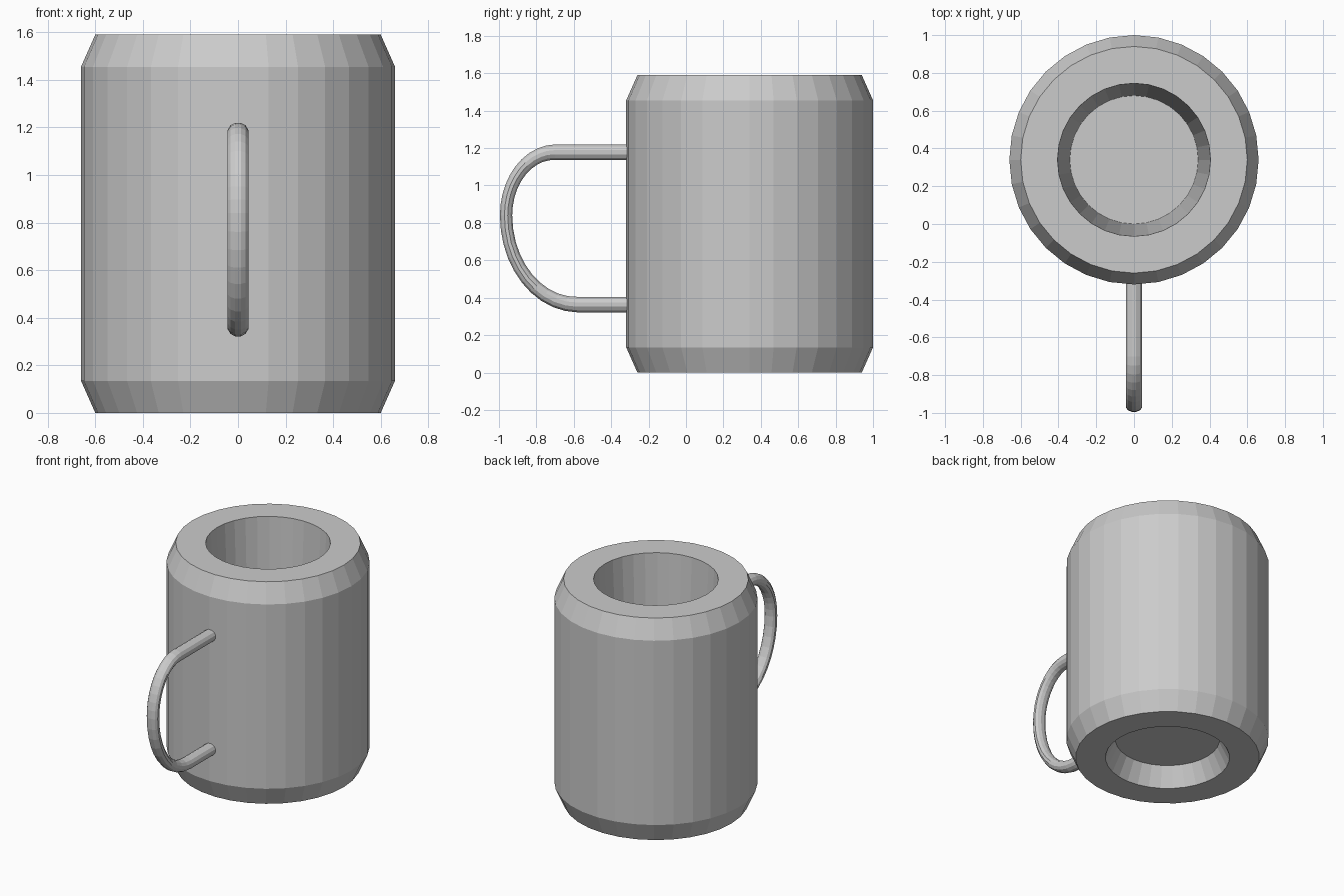
import bpy, bmesh, math
from mathutils import Vector

if "Cube" in bpy.data.objects:
    bpy.data.objects.remove(bpy.data.objects["Cube"])

grey = bpy.data.materials.new("plain_grey")
grey.diffuse_color = (0.6, 0.6, 0.6, 1)
grey.use_nodes = True
grey.node_tree.nodes["Principled BSDF"].inputs["Base Color"].default_value = grey.diffuse_color


def finish(bm, name):
    bmesh.ops.recalc_face_normals(bm, faces=bm.faces[:])
    mesh = bpy.data.meshes.new(name)
    bm.to_mesh(mesh)
    bm.free()
    mesh.materials.append(grey)
    obj = bpy.data.objects.new(name, mesh)
    bpy.context.collection.objects.link(obj)
    return obj


def loft(rings, name):
    """Skin a list of point rings and cap both ends."""
    bm = bmesh.new()
    loops = [[bm.verts.new(p) for p in ring] for ring in rings]
    n = len(loops[0])
    for a, b in zip(loops, loops[1:]):
        for i in range(n):
            j = (i + 1) % n
            bm.faces.new((a[i], a[j], b[j], b[i]))
    bm.faces.new(loops[0])
    bm.faces.new(loops[-1])
    return finish(bm, name)


# mug body: recessed underside, chamfered wall, tapered cavity
CY, SEG = 0.34, 32
profile = [(0.34, 0.135), (0.405, 0), (0.60, 0), (0.66, 0.135),
           (0.66, 1.455), (0.60, 1.59), (0.405, 1.59), (0.34, 0.20)]
angles = [2 * math.pi * i / SEG for i in range(SEG)]
loft([[(r * math.cos(a), CY + r * math.sin(a), z) for a in angles]
      for r, z in profile], "mug_body")

# handle: two straight legs joined by two quarter ellipses
TOP, MID, LOW, OUT = 1.178, 0.84, 0.363, -0.962
path = [(-0.27, TOP, 0.043)]
STEPS = 10
for i in range(STEPS + 1):
    t = math.pi / 2 * i / STEPS
    path.append((-0.70 + (OUT + 0.70) * math.sin(t),
                 MID + (TOP - MID) * math.cos(t), 0.043 - 0.009 * math.sin(t)))
for i in range(1, STEPS + 1):
    t = math.pi / 2 * i / STEPS
    path.append((-0.58 + (OUT + 0.58) * math.cos(t),
                 MID - (MID - LOW) * math.sin(t), 0.043 - 0.009 * math.cos(t)))
path.append((-0.27, LOW, 0.043))

rings = []
for i, (y, z, half) in enumerate(path):
    a, b = path[max(i - 1, 0)], path[min(i + 1, len(path) - 1)]
    d = Vector((0, b[0] - a[0], b[1] - a[1])).normalized()
    side = Vector((0, -d.z, d.y))
    ring = []
    for k in range(12):
        u = 2 * math.pi * (k + 0.5) / 12
        ring.append(Vector((0.045 * math.cos(u), y, z)) + side * half * math.sin(u))
    rings.append(ring)
loft(rings, "mug_handle")
